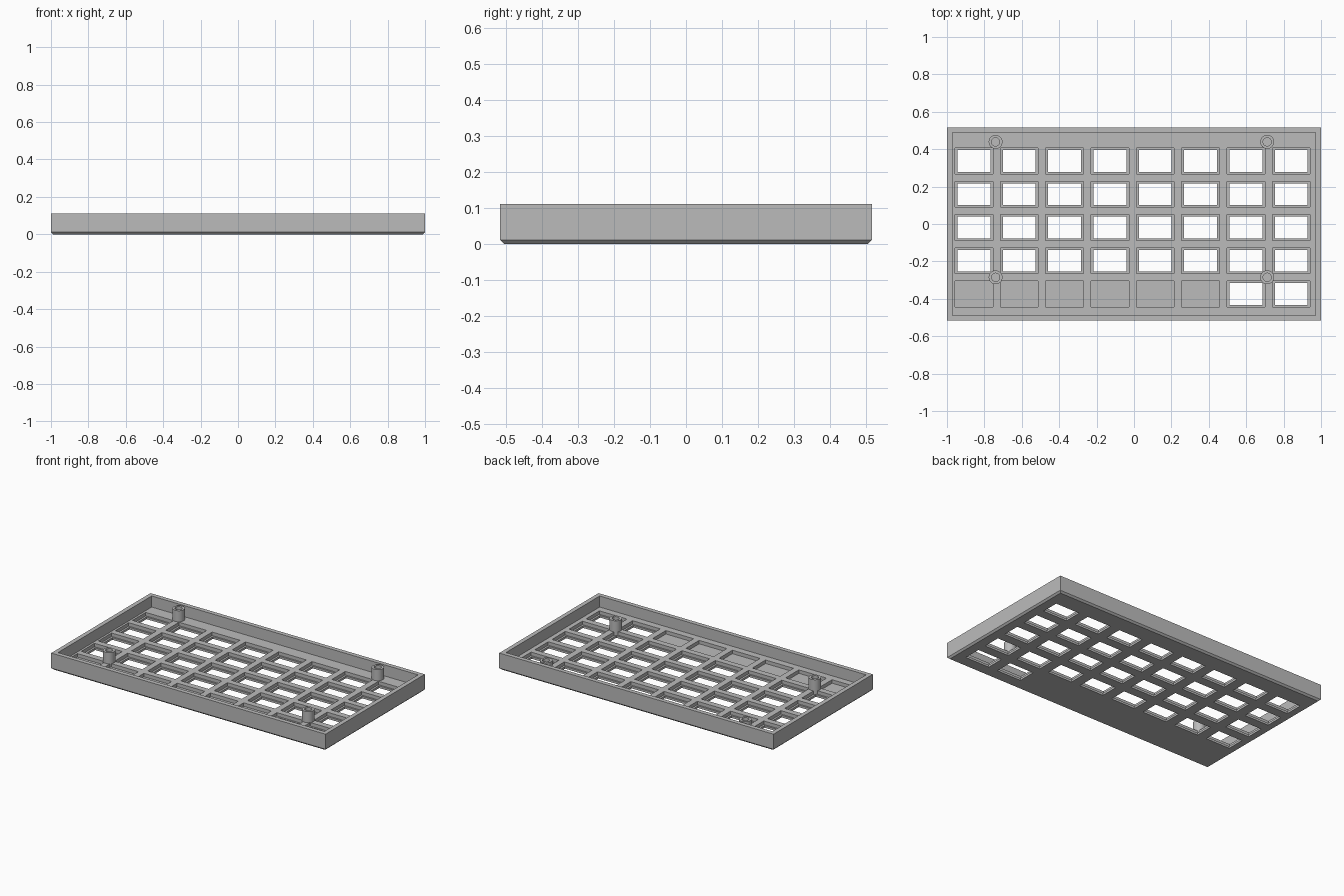
import bpy, bmesh, math

if "Cube" in bpy.data.objects:
    bpy.data.objects.remove(bpy.data.objects["Cube"])

W, D, H = 1.0, 0.517, 0.11          # half width, half depth, height
FLOOR, LEDGE, CHAMFER = 0.037, 0.014, 0.011

grey = bpy.data.materials.new("plain_grey")
grey.diffuse_color = (0.5, 0.5, 0.5, 1)
grey.use_nodes = True
grey.node_tree.nodes["Principled BSDF"].inputs["Base Color"].default_value = grey.diffuse_color


def finish(name, bm):
    bmesh.ops.recalc_face_normals(bm, faces=bm.faces)
    me = bpy.data.meshes.new(name)
    bm.to_mesh(me)
    bm.free()
    ob = bpy.data.objects.new(name, me)
    bpy.context.collection.objects.link(ob)
    me.materials.append(grey)
    return ob


def add_loft(bm, cx, cy, rings):
    """Closed solid from rectangular rings (half_x, half_y, z)."""
    loops = [[bm.verts.new((cx + sx * hx, cy + sy * hy, z))
              for sx, sy in ((-1, -1), (1, -1), (1, 1), (-1, 1))]
             for hx, hy, z in rings]
    for a, b in zip(loops, loops[1:]):
        for i in range(4):
            j = (i + 1) % 4
            bm.faces.new((a[i], a[j], b[j], b[i]))
    bm.faces.new(loops[0][::-1])
    bm.faces.new(loops[-1])


def cut(target, name, boxes):
    """Subtract a set of separate boxes (cx, cy, rings) from the target."""
    bm = bmesh.new()
    for cx, cy, rings in boxes:
        add_loft(bm, cx, cy, rings)
    cutter = finish(name, bm)
    mod = target.modifiers.new(name, 'BOOLEAN')
    mod.operation, mod.solver, mod.object = 'DIFFERENCE', 'EXACT', cutter
    bpy.context.view_layer.objects.active = target
    bpy.ops.object.modifier_apply(modifier=name)
    bpy.data.objects.remove(cutter)


# tray body with chamfered bottom edge
bm = bmesh.new()
add_loft(bm, 0, 0, [(W - CHAMFER, D - CHAMFER, 0), (W, D, CHAMFER), (W, D, H)])
tray = finish("tray", bm)

# main cavity
cut(tray, "cavity_cutter", [(0, 0, [(0.971, 0.488, FLOOR), (0.971, 0.488, H + 0.1)])])

# key windows: stepped openings, the first six of the front row stay blind
boxes = []
for row in range(5):
    for col in range(8):
        x, y = -0.856 + 0.2424 * col, 0.337 - 0.1778 * row
        pocket = [(0.101, 0.069, LEDGE), (0.101, 0.069, FLOOR + 0.02)]
        opening = [(0.088, 0.058, -0.05), (0.088, 0.058, LEDGE)]
        blind = row == 4 and col < 6
        boxes.append((x, y, pocket if blind else opening + pocket))
cut(tray, "window_cutter", boxes)

# screw posts with blind holes
SEG, R, HOLE = 32, 0.037, 0.022
profile = [(R, LEDGE), (R, H), (HOLE, H), (HOLE, FLOOR)]
for px, side in ((-0.74, "left"), (0.712, "right")):
    for py, end in ((0.439, "back"), (-0.285, "front")):
        bm = bmesh.new()
        rings = [[bm.verts.new((px + r * math.cos(2 * math.pi * k / SEG),
                                py + r * math.sin(2 * math.pi * k / SEG), z))
                  for k in range(SEG)] for r, z in profile]
        for a, b in zip(rings, rings[1:]):
            for k in range(SEG):
                n = (k + 1) % SEG
                bm.faces.new((a[k], a[n], b[n], b[k])).smooth = True
        bm.faces.new(rings[0][::-1])
        bm.faces.new(rings[-1])
        post = finish(f"screw_post_{end}_{side}", bm)
        bpy.ops.object.select_all(action='DESELECT')
        post.select_set(True)
        bpy.context.view_layer.objects.active = post
        bpy.ops.object.shade_smooth_by_angle(angle=math.radians(35))
